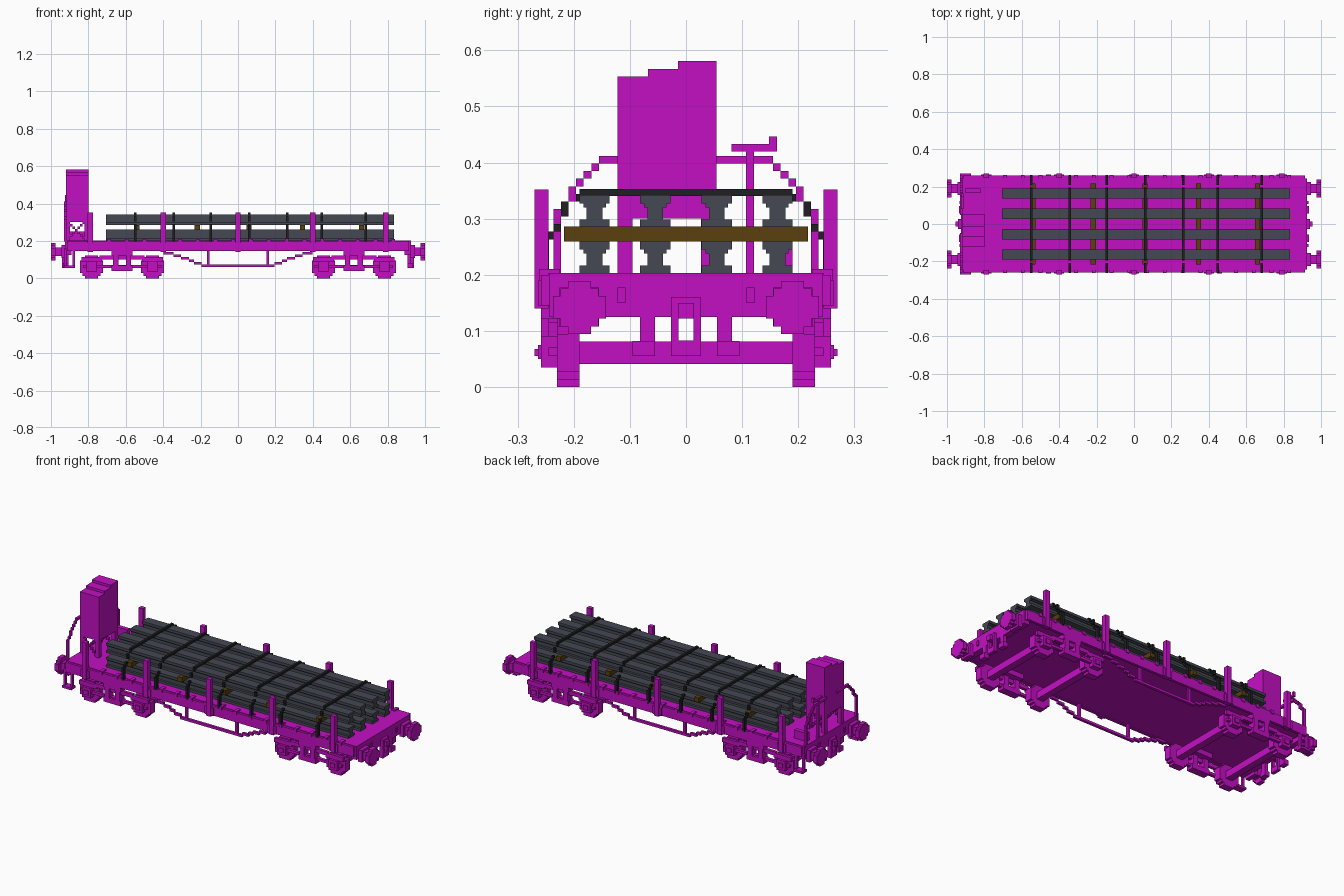
import bpy, bmesh, math
from mathutils import Matrix, Vector

if "Cube" in bpy.data.objects:
    bpy.data.objects.remove(bpy.data.objects["Cube"], do_unlink=True)

V = 0.0135  # block size


def material(name, rgb):
    m = bpy.data.materials.new(name)
    m.use_nodes = True
    m.diffuse_color = (*rgb, 1)
    m.node_tree.nodes["Principled BSDF"].inputs["Base Color"].default_value = (*rgb, 1)
    return m


MAGENTA = material("magenta paint", (0.55, 0.005, 0.55))
STEEL = material("steel grey", (0.058, 0.065, 0.085))
BLACK = material("strap black", (0.014, 0.014, 0.016))
WOOD = material("brown wood", (0.105, 0.05, 0.004))


def box(x0, x1, y0, y1, z0, z1):
    return (x0, x1, y0, y1, z0, z1)


def mirror(boxes, axis):
    """Return the boxes together with their reflection in x (0) or y (1)."""
    out = list(boxes)
    for b in boxes:
        c = list(b)
        c[2 * axis], c[2 * axis + 1] = -b[2 * axis + 1], -b[2 * axis]
        out.append(tuple(c))
    return out


def shift(boxes, dx):
    return [(b[0] + dx, b[1] + dx, *b[2:]) for b in boxes]


def stairs(points):
    """Stepped run of (a, z) cells along a polyline."""
    cells = []
    for (a0, z0), (a1, z1) in zip(points, points[1:]):
        n = max(1, round(max(abs(a1 - a0), abs(z1 - z0)) / V))
        for i in range(n + 1):
            a = round((a0 + (a1 - a0) * i / n) / V) * V
            z = round((z0 + (z1 - z0) * i / n) / V) * V
            if (a, z) not in cells:
                cells.append((a, z))
    return cells


def disc(n):
    """Rows (half width, low, high) of a stepped disc n blocks across."""
    r = n / 2
    rows = []
    for i in range(n):
        low = i - r
        half = math.sqrt(max(r * r - (low + 0.5) ** 2, 0))
        half = math.floor(half - r % 1 + 0.5) + r % 1
        rows.append((half * V, low * V, (low + 1) * V))
    return rows


def build(name, boxes, mat):
    bm = bmesh.new()
    for x0, x1, y0, y1, z0, z1 in boxes:
        size = Matrix.Diagonal((x1 - x0, y1 - y0, z1 - z0, 1))
        mid = Vector((x0 + x1, y0 + y1, z0 + z1)) / 2
        bmesh.ops.create_cube(bm, size=1, matrix=Matrix.Translation(mid) @ size)
    mesh = bpy.data.meshes.new(name)
    bm.to_mesh(mesh)
    bm.free()
    mesh.materials.append(mat)
    ob = bpy.data.objects.new(name, mesh)
    bpy.context.collection.objects.link(ob)
    return ob


STAKES = (-0.79, -0.4, 0, 0.4, 0.79)

# Deck, end beams and side sills
build("deck", [box(-0.915, 0.915, -0.245, 0.245, 0.15, 0.203)], MAGENTA)
build("side_sills", mirror([box(-0.915, 0.915, 0.243, 0.258, 0.145, 0.2)], 1), MAGENTA)
build("end_beams", mirror([box(0.89, 0.925, -0.243, 0.243, 0.125, 0.203)], 0), MAGENTA)

# Stakes with their pockets, and small lashing brackets
stakes, brackets = [], []
for x in STAKES:
    stakes += [box(x - 0.014, x + 0.014, 0.245, 0.27, 0.14, 0.352),
               box(x - 0.027, x + 0.027, 0.245, 0.264, 0.145, 0.19)]
for i in range(17):
    x = -0.7 + i * 0.095
    brackets.append(box(x, x + 0.02, 0.225, 0.262, 0.19, 0.21))
build("stakes", mirror(stakes, 1), MAGENTA)
build("lashing_brackets", mirror(brackets, 1), MAGENTA)

# Wheels, axles and bogie frames
wheels, axles, frames = [], [], []
for cx in (-0.62, 0.62):
    for x in (cx - 0.163, cx + 0.163):
        for half, lo, hi in disc(9):
            wheels.append(box(x - half, x + half, 0.19, 0.23, 0.061 + lo, 0.061 + hi))
        axles.append(box(x - 0.02, x + 0.02, -0.2, 0.2, 0.041, 0.081))
        frames += [box(x - 0.027, x + 0.027, 0.228, 0.258, 0.035, 0.09),
                   box(x - 0.055, x + 0.055, 0.228, 0.245, 0.09, 0.115),
                   box(x - 0.014, x + 0.014, 0.228, 0.264, 0.05, 0.075)]
    frames += [box(cx - 0.21, cx + 0.21, 0.228, 0.245, 0.055, 0.07),
               box(cx - 0.12, cx + 0.12, 0.228, 0.245, 0.1, 0.122),
               box(cx - 0.055, cx + 0.055, 0.19, 0.258, 0.122, 0.15),
               box(cx - 0.055, cx + 0.055, 0.215, 0.258, 0.04, 0.068)]
    for x in (cx - 0.034, cx + 0.034):
        frames.append(box(x - 0.014, x + 0.014, 0.215, 0.258, 0.04, 0.15))
build("wheels", mirror(wheels, 1), MAGENTA)
build("axles", axles, MAGENTA)
build("bogie_frames", mirror(frames, 1), MAGENTA)

# Stepped truss rods with queen posts
path = [(-0.385, 0.14), (-0.35, 0.13), (-0.18, 0.068), (0.18, 0.068), (0.35, 0.13), (0.385, 0.14)]
truss = [box(a - V / 2, a + V / 2, 0.23, 0.245, z - V / 2, z + V / 2) for a, z in stairs(path)]
truss += [box(s * 0.16 - V / 2, s * 0.16 + V / 2, 0.23, 0.245, 0.065, 0.15) for s in (-1, 1)]
build("truss_rods", mirror(truss, 1), MAGENTA)

# Buffers
buffers = [box(0.92, 0.985, 0.167, 0.213, 0.12, 0.165),
           box(0.92, 0.945, 0.155, 0.225, 0.108, 0.177)]
for half, lo, hi in disc(7):
    buffers.append(box(0.975, 1.0, 0.19 - half, 0.19 + half, 0.142 + lo, 0.142 + hi))
build("buffers", mirror(mirror(buffers, 1), 0), MAGENTA)

# Couplings and hanging hoses at both ends
coupling = [box(0.92, 0.94, 0.013, 0.027, 0.055, 0.16),
            box(0.92, 0.94, 0, 0.027, 0.122, 0.16),
            box(0.92, 0.955, 0, 0.014, 0.122, 0.15),
            box(0.92, 0.94, 0, 0.027, 0.055, 0.083)]
hoses = [box(0.905, 0.925, 0.055, 0.082, 0.06, 0.15),
         box(0.905, 0.935, 0.055, 0.095, 0.055, 0.082),
         box(0.92, 0.932, 0.108, 0.122, 0.15, 0.177)]
build("couplings", mirror(mirror(coupling, 1), 0), MAGENTA)
build("hoses", mirror(mirror(hoses, 1), 0), MAGENTA)

# Corner steps below the platform
steps = [box(-0.93, -0.917, 0.243, 0.258, 0.06, 0.16),
         box(-0.885, -0.872, 0.243, 0.258, 0.06, 0.16),
         box(-0.93, -0.872, 0.23, 0.27, 0.055, 0.068)]
build("corner_steps", mirror(steps, 1), MAGENTA)

# Brakeman's cabin with a stepped roof, legs and cross braces
cabin = [box(-0.92, -0.8, -0.122, 0.054, 0.3, 0.553),
         box(-0.92, -0.8, -0.068, 0.054, 0.54, 0.567),
         box(-0.92, -0.8, -0.014, 0.054, 0.56, 0.581)]
for y in (-0.122, 0.027):
    cabin += [box(x, x + 0.022, y, y + 0.027, 0.2, 0.305) for x in (-0.92, -0.822)]
    for ends in ((-0.9, -0.82), (-0.82, -0.9)):
        cabin += [box(a - V / 2, a + V / 2, y, y + V, z - V / 2, z + V / 2)
                  for a, z in stairs([(ends[0], 0.215), (ends[1], 0.295)])]
build("cabin", cabin, MAGENTA)
build("brake_box", [box(-0.9, -0.82, 0.165, 0.19, 0.2, 0.25)], MAGENTA)

# Platform railing and hand brake
path = [(0.236, 0.2), (0.236, 0.29), (0.22, 0.325), (0.165, 0.39), (0.15, 0.4), (0.05, 0.4)]
rail = [box(-0.929, -0.915, a - V / 2, a + V / 2, z - V / 2, z + V / 2)
        for a, z in stairs(path)]
build("platform_railing", mirror(rail, 1), MAGENTA)
build("hand_brake", [box(-0.925, -0.911, 0.107, 0.121, 0.2, 0.43),
                     box(-0.925, -0.911, 0.081, 0.162, 0.42, 0.433),
                     box(-0.925, -0.911, 0.148, 0.162, 0.42, 0.446)], MAGENTA)

# Two layers of stacked rails
rails = []
for y in (0.055, 0.163):
    for z in (0.203, 0.285):
        rails += [box(-0.705, 0.835, y - 0.027, y + 0.027, z, z + V),
                  box(-0.705, 0.835, y - 0.014, y + 0.014, z + V, z + 0.045),
                  box(-0.705, 0.835, y - 0.02, y + 0.02, z + 0.035, z + 0.045),
                  box(-0.705, 0.835, y - 0.027, y + 0.027, z + 0.042, z + 0.057)]
build("rails", mirror(rails, 1), STEEL)

# Wooden spacers between the layers
build("wood_spacers", [box(x - V, x + V, -0.217, 0.217, 0.259, 0.286)
                       for x in (-0.54, -0.218, 0.06, 0.345, 0.66)], WOOD)

# Lashing straps over the load
strap = [box(-V / 2, V / 2, 0, 0.19, 0.34, 0.353),
         box(-V / 2, V / 2, 0.244, 0.262, 0.195, 0.268)]
strap += [box(-V / 2, V / 2, a - V / 2, a + V / 2, z - V / 2, z + V / 2)
          for a, z in stairs([(0.19, 0.338), (0.21, 0.318), (0.23, 0.29), (0.238, 0.265)])]
straps = []
for x in (-0.55, -0.343, -0.145, 0.06, 0.263, 0.449, 0.684):
    straps += shift(mirror(strap, 1), x)
build("straps", straps, BLACK)
